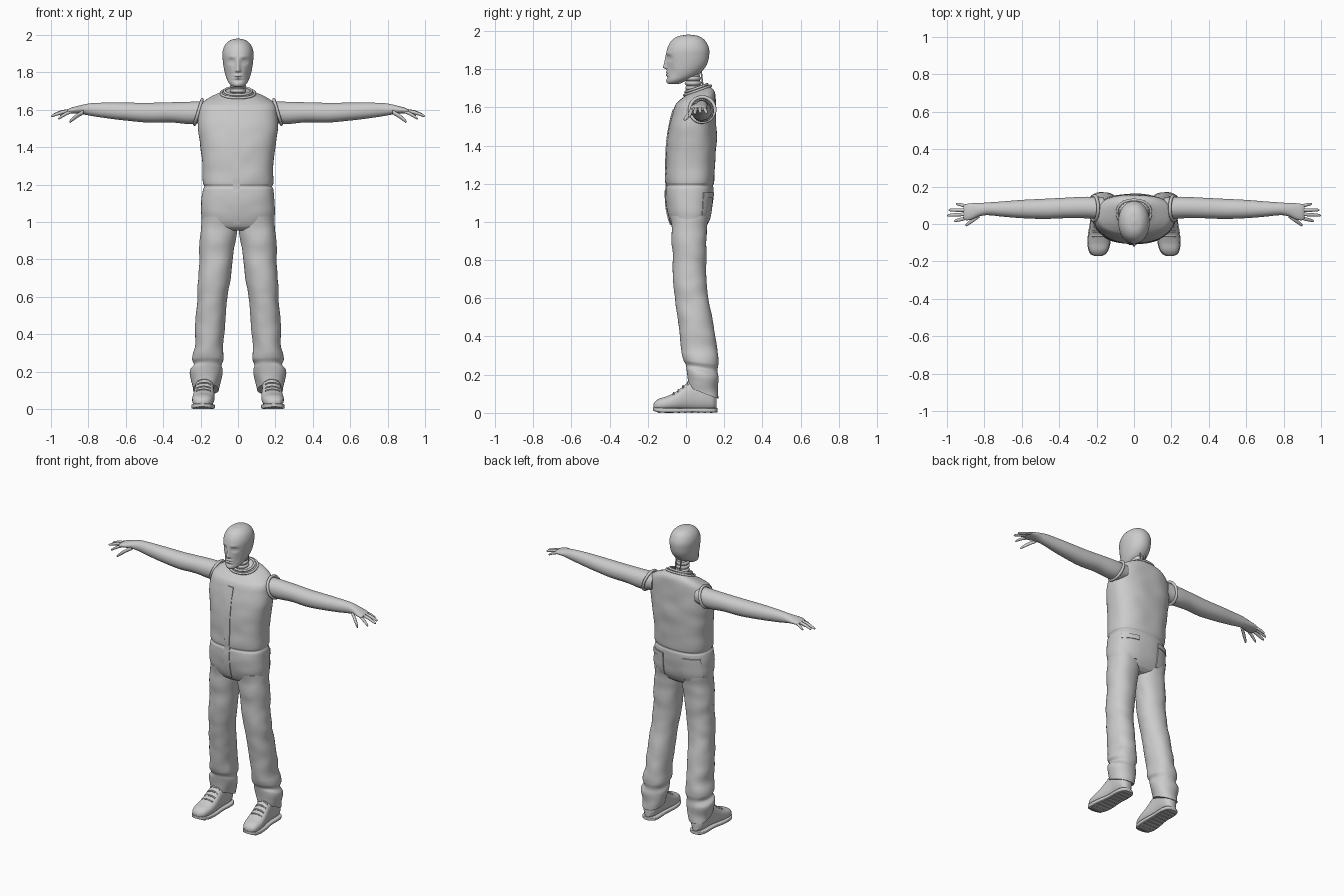
import bpy, bmesh, math
from math import sin, cos, pi, exp
from mathutils import Vector, noise


def sample(rings, a):
    """Smooth interpolation of the ring table at axis position a."""
    n = len(rings)
    up = rings[-1][0] > rings[0][0]
    i = 0
    while i < n - 2 and ((a > rings[i + 1][0]) if up else (a < rings[i + 1][0])):
        i += 1

    def slope(j, k):
        lo, hi = rings[max(j - 1, 0)], rings[min(j + 1, n - 1)]
        return (hi[k] - lo[k]) / (hi[0] - lo[0])
    r0, r1 = rings[i], rings[i + 1]
    h = r1[0] - r0[0]
    t = (a - r0[0]) / h
    out = []
    for k in range(1, len(r0)):
        out.append((2*t**3 - 3*t*t + 1) * r0[k] + (t**3 - 2*t*t + t) * h * slope(i, k)
                   + (3*t*t - 2*t**3) * r1[k] + (t**3 - t*t) * h * slope(i + 1, k))
    return out


def section_point(rings, a, th, axis, p, off=0):
    v = sample(rings, a)
    r1, r2 = max(v[2], .001) + off, max(v[3], .001) + off
    tilt = v[4] if len(v) > 4 else 0
    c, s = cos(th), sin(th)
    du = r1 * math.copysign(abs(c) ** (2 / p), c)
    dv = r2 * math.copysign(abs(s) ** (2 / p), s)
    a += tilt * dv
    u, w = v[0] + du, v[1] + dv
    return {'z': Vector((u, w, a)), 'x': Vector((a, u, w)), 'y': Vector((u, a, w))}[axis]


def finish(name, bm, angle=50):
    bmesh.ops.recalc_face_normals(bm, faces=bm.faces)
    me = bpy.data.meshes.new(name)
    bm.to_mesh(me)
    bm.free()
    ob = bpy.data.objects.new(name, me)
    bpy.context.collection.objects.link(ob)
    bpy.ops.object.select_all(action='DESELECT')
    ob.select_set(True)
    bpy.context.view_layer.objects.active = ob
    bpy.ops.object.shade_smooth_by_angle(angle=math.radians(angle))
    return ob


def skin(name, grid, loop=True, caps=True, angle=50):
    """Bridge rows of points into a surface."""
    bm = bmesh.new()
    vs = [[bm.verts.new(q) for q in row] for row in grid]
    m = len(vs[0])
    for a, b in zip(vs, vs[1:]):
        for j in range(m if loop else m - 1):
            k = (j + 1) % m
            bm.faces.new((a[j], a[k], b[k], b[j]))
    if caps:
        bm.faces.new(vs[0])
        bm.faces.new(vs[-1])
    return finish(name, bm, angle)


def loft(name, rings, axis='z', n=32, k=5, p=2, side=1, shape=None):
    pos = [r[0] + (q[0] - r[0]) * t / k for r, q in zip(rings, rings[1:]) for t in range(k)]
    pos.append(rings[-1][0])
    grid = []
    for a in pos:
        row = [section_point(rings, a, 2 * pi * (j + .5) / n, axis, p) for j in range(n)]
        if shape:
            row = [shape(q) for q in row]
        grid.append([Vector((q.x * side, q.y, q.z)) for q in row])
    return skin(name, grid)


def box(name, loc, size, bevel=.003):
    bm = bmesh.new()
    bmesh.ops.create_cube(bm, size=1)
    for v in bm.verts:
        v.co = Vector(v.co[i] * size[i] + loc[i] for i in range(3))
    bmesh.ops.bevel(bm, geom=bm.edges[:], offset=bevel, segments=1, affect='EDGES')
    return finish(name, bm, 30)


def patch(name, th0, th1, z0, z1, off):
    """Raised cloth panel that follows the torso surface."""
    grid = []
    for i in range(25):
        z = z0 + (z1 - z0) * i / 24
        ths = [th0 + (th1 - th0) * j / 10 for j in range(11)]
        outer = [section_point(TORSO, z, t, 'z', 2.5, off) for t in ths]
        inner = [section_point(TORSO, z, t, 'z', 2.5, -.008) for t in reversed(ths)]
        grid.append(outer + inner)
    return skin(name, grid, angle=35)


def tube_loop(name, f, r, n=64):
    """Closed tube through the points f(angle)."""
    cu = bpy.data.curves.new(name, 'CURVE')
    cu.dimensions, cu.bevel_depth, cu.bevel_resolution = '3D', r, 2
    sp = cu.splines.new('POLY')
    sp.points.add(n - 1)
    for i in range(n):
        sp.points[i].co = (*f(2 * pi * i / n), 1)
    sp.use_cyclic_u = True
    ob = bpy.data.objects.new(name, cu)
    bpy.context.collection.objects.link(ob)


# Overall torso: height, centre x, centre y, radius x, radius y, tilt
TORSO = [(.955, 0, .015, .10, .065, 0), (.975, 0, .016, .175, .09, 0), (1.03, 0, .018, .197, .112, 0),
         (1.10, 0, .017, .196, .122, 0), (1.175, 0, .019, .188, .125, 0), (1.19, 0, .02, .181, .121, 0),
         (1.205, 0, .021, .188, .127, 0), (1.32, 0, .025, .191, .129, 0), (1.42, 0, .03, .203, .129, 0),
         (1.50, 0, .036, .213, .123, 0), (1.57, 0, .043, .212, .115, .05), (1.63, 0, .05, .197, .105, .15),
         (1.662, 0, .058, .15, .09, .25), (1.685, 0, .06, .09, .066, .35), (1.70, 0, .055, .07, .055, .35)]


def cloth(amp):
    def f(q):
        d = noise.noise(Vector((q.x * 9, q.y * 9, q.z * 13))) * amp
        return q + Vector((q.x * .5, q.y - .03, 0)).normalized() * d
    return f


loft('overall_torso', TORSO, n=72, k=6, p=2.5, shape=cloth(.004))

# Front placket, back and side pockets
patch('front_placket', -pi/2 - .085, -pi/2 + .03, .985, 1.60, .005)
for s, label in ((-1, 'right'), (1, 'left')):
    a, b = pi/2 - s * .3, pi/2 - s * 1.05
    patch(label + '_back_pocket', a, b, 1.0, 1.15, .004)
    patch(label + '_pocket_flap', a, b, 1.125, 1.155, .008)

# Collar bands and waist seam
for i, (z, o) in enumerate(((1.70, .002), (1.688, .006))):
    tube_loop('collar_band_%d' % i, lambda t: section_point(TORSO, z, t, 'z', 2.2, o), .007)

# Neck: stacked segments with rear rods
loft('neck', [(1.60, 0, .045, .036, .036), (1.79, 0, .035, .036, .036)], k=2)
for i in range(4):
    z = 1.665 + i * .025
    loft('neck_ring_%d' % i, [(z, 0, .043 - i*.003, .036, .036), (z + .005, 0, .043 - i*.003, .043, .043),
                              (z + .017, 0, .043 - i*.003, .043, .043), (z + .022, 0, .043 - i*.003, .036, .036)], k=2)
for s in (-1, 1):
    loft('neck_rod', [(1.68, .018, .092, .004, .004), (1.80, .018, .078, .004, .004)], n=10, k=1, side=s)


# Head with sculpted face
def face(q):
    if q.y > .0:
        return q
    x, z = abs(q.x), q.z

    def bump(cx, cz, sx, sz):
        return exp(-((x - cx) / sx) ** 2 - ((z - cz) / sz) ** 2)
    d = 0
    if 1.798 < z < 1.885:
        t = (1.885 - z) / .075
        d += min(t, 1) * .022 * exp(-(x / (.007 + .006 * t)) ** 2) * min(1, (z - 1.798) / .008)
    d -= .011 * bump(.036, 1.858, .018, .014)
    d += .005 * bump(.036, 1.857, .010, .006)
    d += .003 * bump(.03, 1.884, .025, .010)
    d += .006 * bump(0, 1.783, .02, .006) + .006 * bump(0, 1.769, .018, .006)
    d -= .004 * bump(0, 1.776, .022, .002) + .004 * bump(0, 1.756, .025, .006)
    d += .004 * bump(0, 1.738, .018, .010) - .006 * bump(.05, 1.79, .015, .03)
    return q + Vector((0, -d, 0))


HEAD = [(1.722, 0, -.065, .018, .022), (1.727, 0, -.060, .032, .038), (1.742, 0, -.046, .048, .054),
        (1.765, 0, -.022, .060, .078), (1.795, 0, -.005, .070, .095), (1.83, 0, .006, .077, .106),
        (1.87, 0, .009, .082, .112), (1.905, 0, .011, .083, .110), (1.938, 0, .012, .074, .096),
        (1.96, 0, .013, .058, .076), (1.974, 0, .014, .036, .048), (1.98, 0, .014, .008, .01)]
loft('head', HEAD, n=96, k=8, p=2.1, shape=face)

# Arms and hands: distance x, centre y, centre z, radius y, radius z
ARM = [(.16, .083, 1.59, .058, .054), (.25, .088, 1.583, .058, .060), (.36, .086, 1.586, .055, .054),
       (.48, .081, 1.584, .054, .053), (.60, .08, 1.59, .049, .048), (.70, .08, 1.596, .041, .042),
       (.785, .081, 1.601, .034, .034), (.83, .076, 1.601, .036, .026), (.87, .067, 1.598, .044, .019),
       (.90, .063, 1.594, .043, .014), (.912, .063, 1.592, .036, .008)]
# Digit: base x, y, z then tip x, y, z, radius
DIGITS = {'little_finger': (.885, .094, 1.594, .953, .108, 1.570, .0085),
          'ring_finger': (.89, .074, 1.596, .992, .075, 1.572, .0095),
          'middle_finger': (.89, .053, 1.596, 1.0, .046, 1.566, .0095),
          'index_finger': (.885, .034, 1.593, .962, .016, 1.552, .0095),
          'thumb': (.825, .046, 1.588, .902, -.008, 1.535, .012)}
# Trouser leg, cuff, shoe and sole
LEG = [(1.03, .1, .018, .096, .10, 0), (.95, .103, .016, .099, .093, 0), (.85, .114, .018, .091, .089, 0),
       (.70, .126, .02, .084, .086, 0), (.60, .139, .03, .079, .086, 0), (.45, .149, .053, .077, .092, 0),
       (.33, .156, .071, .077, .094, -.05), (.265, .160, .079, .084, .092, -.12), (.235, .161, .082, .073, .084, -.2),
       (.205, .167, .086, .084, .084, -.3), (.15, .170, .088, .079, .079, -.4), (.105, .173, .088, .071, .077, -.4)]
SHOE = [(-.170, .192, .035, .016, .012), (-.162, .192, .038, .034, .022), (-.14, .19, .043, .050, .032),
        (-.10, .187, .049, .058, .038), (-.05, .183, .062, .058, .050), (0, .180, .082, .053, .07),
        (.05, .178, .098, .050, .086), (.10, .178, .098, .050, .086), (.14, .178, .08, .042, .066),
        (.160, .178, .065, .022, .045)]
SOLE = [(-.172, .192, .020, .018, .008), (-.16, .192, .018, .042, .011), (-.12, .189, .014, .059, .013),
        (-.06, .185, .013, .062, .012), (.03, .180, .014, .053, .011), (.11, .178, .014, .054, .012),
        (.15, .178, .014, .043, .012), (.165, .178, .014, .022, .011)]

for s, label in ((-1, 'right'), (1, 'left')):
    loft(label + '_arm', ARM, 'x', p=2.1, side=s)
    for name, (x0, y0, z0, x1, y1, z1, r) in DIGITS.items():
        rows = []
        for t, g, lift in ((0, 1, 0), (.3, 1, .003), (.5, 1.05, .004), (.75, .9, .002), (.93, .7, 0), (1, .25, 0)):
            rows.append((x0 + (x1-x0)*t, y0 + (y1-y0)*t, z0 + (z1-z0)*t + lift, r*g, r*g))
        loft(label + '_' + name, rows, 'x', n=14, k=3, side=s)
    # Armhole hem
    tube_loop(label + '_armhole_hem', lambda t: (s * (.212 - .02 * sin(t)), .085 + .066 * cos(t), 1.588 + .066 * sin(t)), .009)
    loft(label + '_trouser_leg', LEG, n=56, k=7, p=2.2, side=s, shape=cloth(.008))
    loft(label + '_shoe', SHOE, 'y', p=2.4, side=s)
    loft(label + '_sole', SOLE, 'y', p=6, side=s)
    # Treads under the sole and laces over the instep
    for i in range(9):
        y = -.14 + i * .034
        w = 2 * sample(SOLE, y)[2] - .012
        box(label + '_tread_%d' % i, (s * sample(SOLE, y)[0], y, .006), (w, .016, .012))
    for i in range(4):
        y = -.065 + i * .025
        pts = [section_point(SHOE, y, pi/2 + (j - 5) * .13, 'y', 2.4, .001) for j in range(11)]
        grid = [[q + Vector((0, .005 * cos(a), .005 * sin(a))) for a in (0, pi/3, 2*pi/3, pi, 4*pi/3, 5*pi/3)] for q in pts]
        skin(label + '_lace_%d' % i, [[Vector((q.x * s, q.y, q.z)) for q in row] for row in grid])
